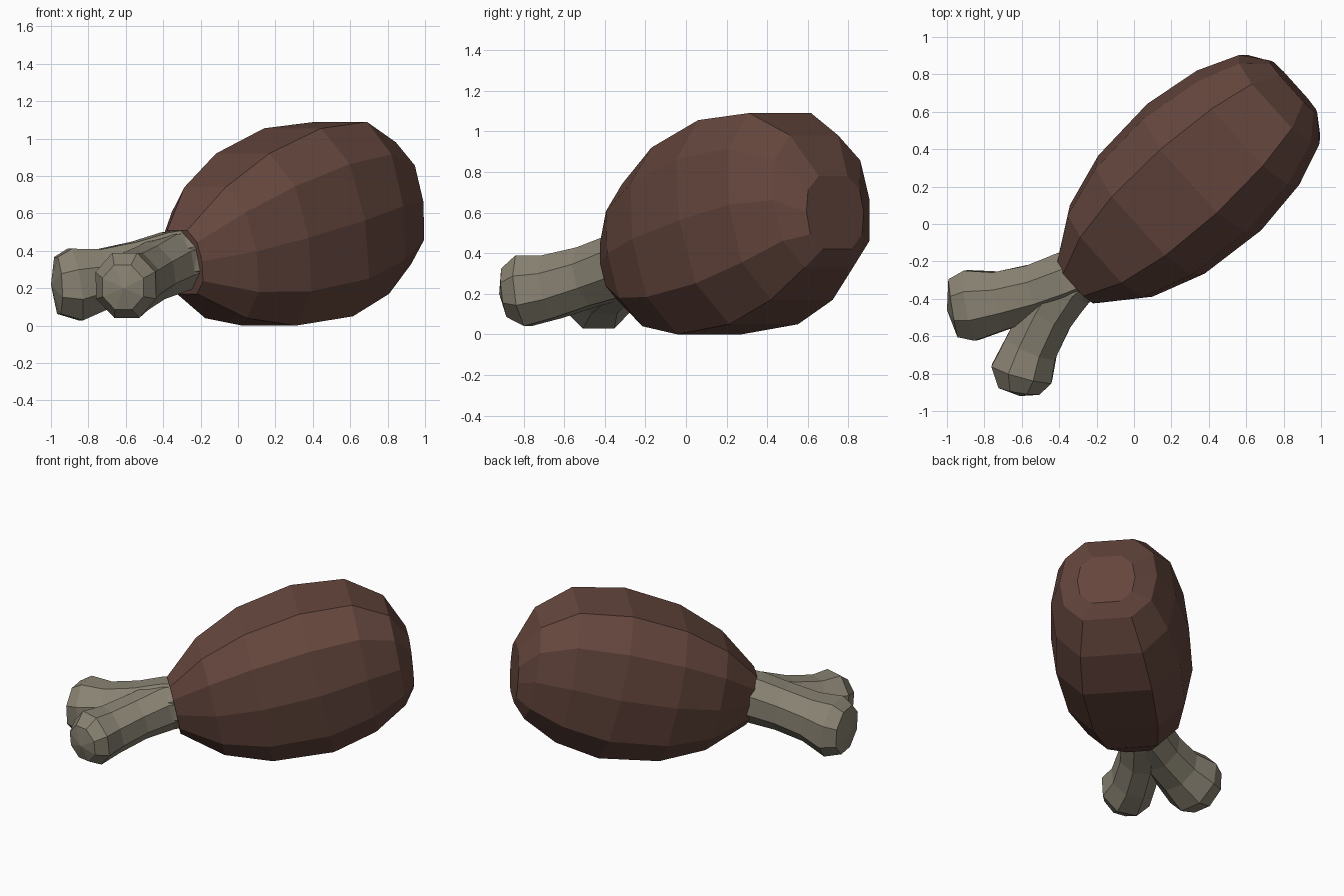
import bpy, bmesh
from math import pi, cos, sin
from mathutils import Vector

if "Cube" in bpy.data.objects:
    bpy.data.objects.remove(bpy.data.objects["Cube"])


def material(name, rgb):
    m = bpy.data.materials.new(name)
    m.diffuse_color = (*rgb, 1)
    m.use_nodes = True
    m.node_tree.nodes["Principled BSDF"].inputs["Base Color"].default_value = m.diffuse_color
    return m


def loft(name, rings, mat, tip=None):
    """Skin equal-length rings into a closed, flat-shaded object."""
    bm = bmesh.new()
    vs = [[bm.verts.new(p) for p in r] for r in rings]
    n = len(vs[0])
    for a, b in zip(vs, vs[1:]):
        for i in range(n):
            j = (i + 1) % n
            bm.faces.new((a[i], a[j], b[j], b[i]))
    bm.faces.new(vs[0])
    if tip is None:
        bm.faces.new(vs[-1])
    else:
        t = bm.verts.new(tip)
        for i in range(n):
            bm.faces.new((vs[-1][i], vs[-1][(i + 1) % n], t))
    bmesh.ops.recalc_face_normals(bm, faces=bm.faces)
    me = bpy.data.meshes.new(name)
    bm.to_mesh(me)
    bm.free()
    me.materials.append(mat)
    ob = bpy.data.objects.new(name, me)
    bpy.context.collection.objects.link(ob)
    return ob


brown = material("roast_brown", (0.13, 0.062, 0.047))
bone_grey = material("bone_grey", (0.25, 0.225, 0.17))

# Meat: tilted ten-sided rings along a diagonal axis
U = Vector((0.743, 0.669, 0))
V = Vector((-0.669, 0.743, 0))
half = [(0.5, 1), (0.9, 0.62), (1, 0.02), (0.9, -0.6), (0.5, -1)]
section = half + [(-a, b) for a, b in reversed(half)]
# top (u, z), bottom (u, z), half width
meat_rings = [
    (-0.46, 0.51, -0.39, 0.17, 0.16),
    (-0.26, 0.74, -0.11, 0.04, 0.33),
    (0.01, 0.92, 0.20, 0.00, 0.425),
    (0.37, 1.055, 0.60, 0.05, 0.455),
    (0.72, 1.09, 0.88, 0.17, 0.41),
    (0.97, 0.98, 1.08, 0.33, 0.32),
    (1.11, 0.78, 1.14, 0.42, 0.19),
]
rings = []
for tu, tz, bu, bz, w in meat_rings:
    rings.append([U * ((tu + bu) / 2 + (tu - bu) / 2 * h)
                  + V * (s * w - 0.025)
                  + Vector((0, 0, (tz + bz) / 2 + (tz - bz) / 2 * h))
                  for s, h in section])
loft("meat", rings, brown)


# Bone: two eight-sided prongs sharing one stem
def prong(name, path, tip):
    pts = [Vector(p[:3]) for p in path]
    rings = []
    for k, p in enumerate(pts):
        d = pts[min(k + 1, len(pts) - 1)] - pts[max(k - 1, 0)]
        d.normalize()
        side = d.cross(Vector((0, 0, 1))).normalized()
        up = side.cross(d)
        w, h = path[k][3:]
        rings.append([p + side * (w * cos(a)) + up * (h * sin(a))
                      for a in ((i + 0.5) * pi / 4 for i in range(8))])
    return loft(name, rings, bone_grey, tip)


bone = prong("bone", [
    (-0.26, -0.26, 0.36, 0.16, 0.17),
    (-0.36, -0.30, 0.34, 0.165, 0.175),
    (-0.52, -0.36, 0.30, 0.16, 0.165),
    (-0.71, -0.41, 0.255, 0.17, 0.17),
    (-0.87, -0.435, 0.22, 0.205, 0.21),
    (-0.965, -0.45, 0.215, 0.17, 0.165)], (-1.0, -0.46, 0.22))
second = prong("bone_second_prong", [
    (-0.25, -0.25, 0.355, 0.15, 0.16),
    (-0.35, -0.32, 0.335, 0.16, 0.17),
    (-0.46, -0.48, 0.285, 0.15, 0.16),
    (-0.55, -0.66, 0.235, 0.155, 0.17),
    (-0.60, -0.80, 0.215, 0.18, 0.19),
    (-0.615, -0.89, 0.205, 0.12, 0.13)], (-0.61, -0.92, 0.2))

# Fuse the prongs into a single forked bone
union = bone.modifiers.new("fuse", 'BOOLEAN')
union.operation = 'UNION'
union.solver = 'EXACT'
union.object = second
second.hide_render = True
second.hide_viewport = True
